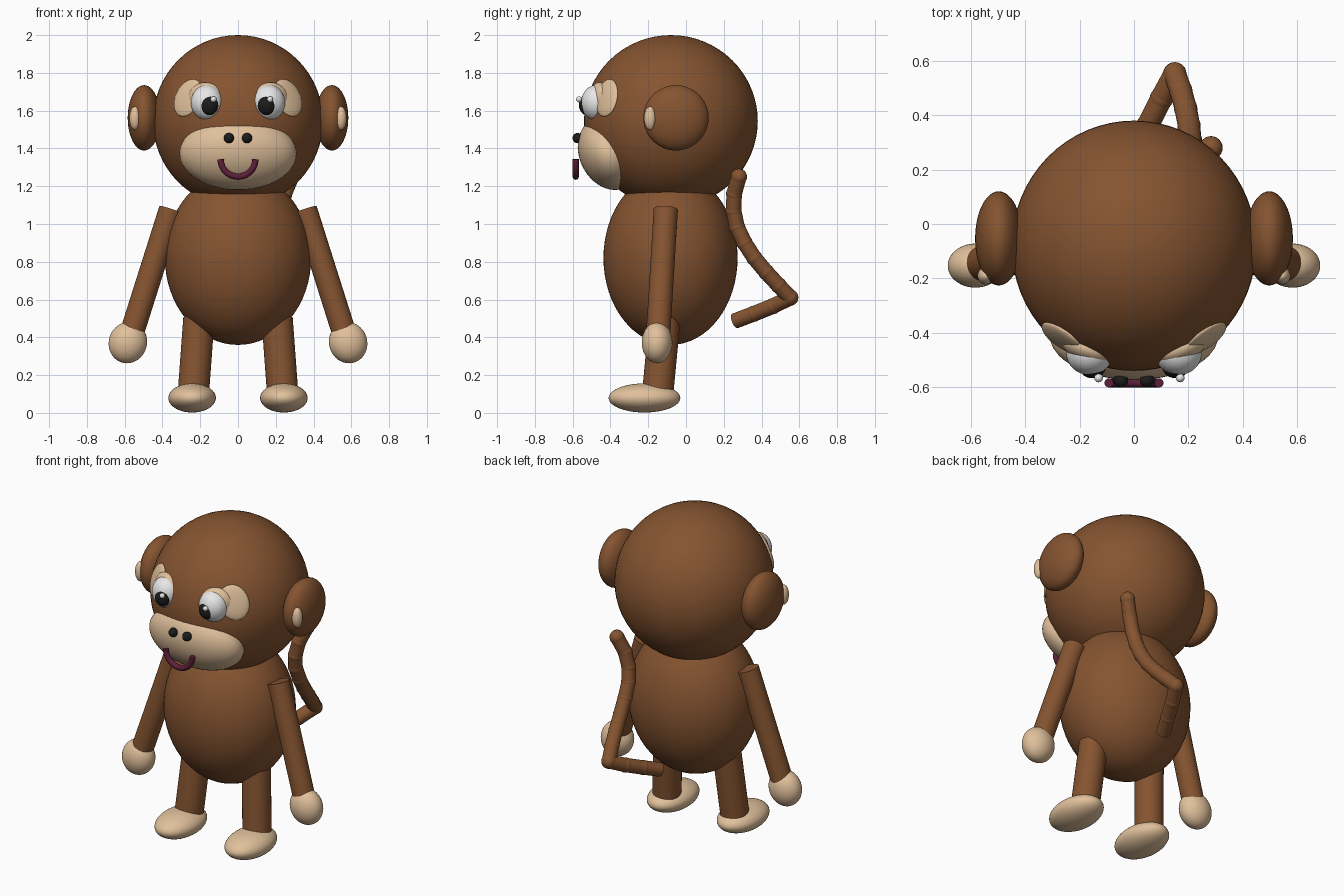
import bpy, math
from mathutils import Vector, Quaternion, Euler

cube = bpy.data.objects.get("Cube")
if cube:
    bpy.data.objects.remove(cube, do_unlink=True)


def material(name, rgb):
    m = bpy.data.materials.new(name)
    m.use_nodes = True
    m.diffuse_color = (*rgb, 1)
    m.node_tree.nodes["Principled BSDF"].inputs["Base Color"].default_value = (*rgb, 1)
    return m


brown = material("brown fur", (0.235, 0.088, 0.03))
cream = material("cream skin", (0.75, 0.53, 0.33))
white = material("eye white", (0.85, 0.85, 0.85))
black = material("black", (0.012, 0.012, 0.012))
plum = material("plum lips", (0.11, 0.014, 0.04))


def finish(name, mat, smooth=True):
    ob = bpy.context.object
    ob.name = name
    ob.data.materials.append(mat)
    if smooth:
        bpy.ops.object.shade_smooth_by_angle(angle=math.radians(40))
    return ob


def ball(name, mat, loc, radii, rot=None, segs=48):
    """Ellipsoid with the given centre, radii and rotation."""
    bpy.ops.mesh.primitive_uv_sphere_add(segments=segs, ring_count=segs // 2, location=loc)
    ob = bpy.context.object
    ob.scale = radii
    if rot is not None:
        ob.rotation_mode = 'QUATERNION'
        ob.rotation_quaternion = rot
    return finish(name, mat)


def rod(name, mat, a, b, radius):
    """Capped cylinder running from a to b."""
    a, b = Vector(a), Vector(b)
    bpy.ops.mesh.primitive_cylinder_add(vertices=32, radius=radius, depth=(b - a).length,
                                        location=(a + b) / 2)
    bpy.context.object.rotation_euler = (b - a).to_track_quat('Z', 'Y').to_euler()
    return finish(name, mat)


def turn(x=0, y=0, z=0):
    return Euler([math.radians(v) for v in (x, y, z)]).to_quaternion()


# Torso, head and muzzle
HEAD = Vector((0, -0.08, 1.545))
ball("body", brown, (0, -0.082, 0.82), (0.387, 0.355, 0.46), segs=64)
ball("head", brown, HEAD, (0.45, 0.46, 0.455), segs=64)
ball("muzzle", cream, (0, -0.409, 1.373), (0.31, 0.155, 0.2), turn(x=25.5))

# Paired parts
for side, s in (("left", 1), ("right", -1)):
    # Ears
    ball(side + "_ear", brown, (s * 0.497, -0.053, 1.562), (0.087, 0.173, 0.173))
    ball(side + "_inner_ear", cream, (s * 0.545, -0.19, 1.56), (0.03, 0.032, 0.062))

    # Eyes with socket and cheek patch
    ball(side + "_eye_socket", cream, (s * 0.172, -0.458, 1.662), (0.096, 0.05, 0.088),
         turn(z=s * 20))
    ball(side + "_eye", white, (s * 0.163, -0.475, 1.642), (0.086, 0.08, 0.094))
    ball(side + "_pupil", black, (s * 0.153, -0.522, 1.63), (0.05, 0.045, 0.055))
    ball(side + "_eye_glint", white, (0.02 + s * 0.15, -0.566, 1.66), (0.016,) * 3, segs=16)
    normal = Vector((s * 0.27, -0.345, 0.125)).normalized()
    ball(side + "_brow_patch", cream, HEAD + normal * 0.447, (0.085, 0.105, 0.023),
         normal.to_track_quat('Z', 'Y') @ Quaternion((0, 0, 1), s * math.radians(20)))

    # Nostrils
    ball(side + "_nostril", black, (s * 0.048, -0.574, 1.455), (0.027,) * 3, segs=24)

    # Arms and hands
    rod(side + "_arm", brown, (s * 0.355, -0.107, 1.077), (s * 0.563, -0.147, 0.42), 0.064)
    ball(side + "_hand", cream, (s * 0.583, -0.153, 0.372), (0.101, 0.081, 0.11),
         turn(y=s * -17))

    # Legs and feet
    rod(side + "_leg", brown, (s * 0.207, -0.112, 0.5), (s * 0.238, -0.152, 0.08), 0.083)
    ball(side + "_foot", cream, (s * 0.243, -0.22, 0.079), (0.126, 0.19, 0.077))

# Smiling mouth: a half ring drawn as a bevelled curve
curve = bpy.data.curves.new("mouth", 'CURVE')
curve.dimensions = '3D'
curve.bevel_depth = 0.017
curve.bevel_resolution = 4
curve.use_fill_caps = True
line = curve.splines.new('POLY')
STEPS = 24
line.points.add(STEPS)
for i, p in enumerate(line.points):
    a = math.pi + math.pi * i / STEPS
    p.co = (0.092 * math.cos(a), 0, 0.092 * math.sin(a), 1)
line.use_smooth = True
curve.materials.append(plum)
mouth = bpy.data.objects.new("mouth", curve)
mouth.location = (0, -0.584, 1.343)
bpy.context.collection.objects.link(mouth)

# Tail: short rods joined by slightly wider knuckles
path = [(0.0, 0.26, 0.487), (0.05, 0.36, 0.525), (0.1, 0.46, 0.565), (0.15, 0.552, 0.61),
        (0.172, 0.49, 0.675), (0.19, 0.425, 0.745), (0.202, 0.362, 0.82),
        (0.207, 0.31, 0.9), (0.21, 0.27, 0.985), (0.222, 0.252, 1.07),
        (0.245, 0.255, 1.16), (0.283, 0.28, 1.25)]
for i, (a, b) in enumerate(zip(path, path[1:]), 1):
    rod(f"tail_segment_{i}", brown, a, b, 0.041)
    ball(f"tail_knuckle_{i}", brown, b, (0.043,) * 3, segs=24)
